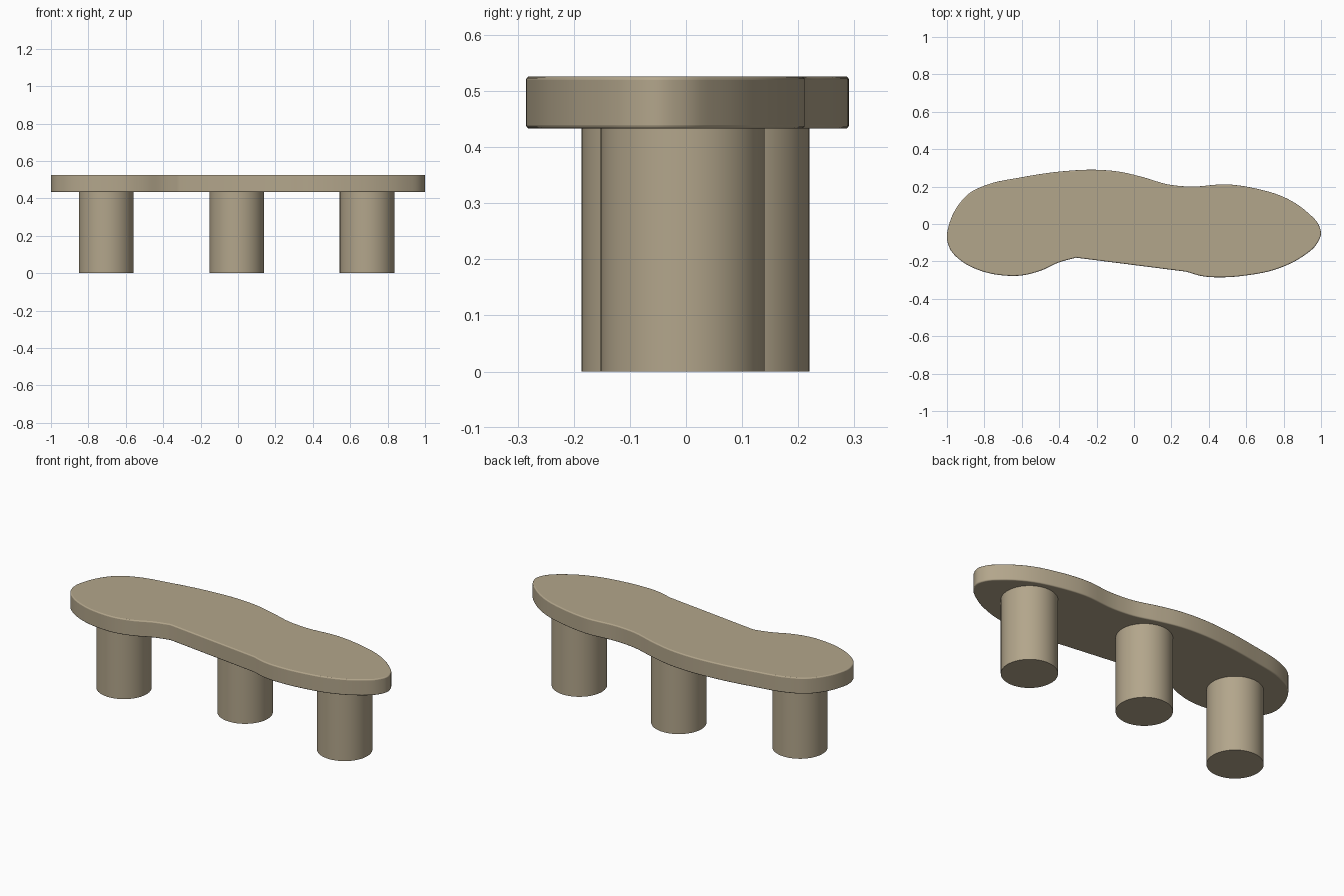
import bpy, bmesh, math
from mathutils import Vector

if "Cube" in bpy.data.objects:
    bpy.data.objects.remove(bpy.data.objects["Cube"], do_unlink=True)

# One warm stone colour for the whole bench
STONE = (0.45, 0.38, 0.26, 1.0)
stone = bpy.data.materials.new("warm stone")
stone.use_nodes = True
stone.diffuse_color = STONE
bsdf = next(n for n in stone.node_tree.nodes if n.type == 'BSDF_PRINCIPLED')
bsdf.inputs["Base Color"].default_value = STONE
bsdf.inputs["Roughness"].default_value = 0.8

SEAT_BOTTOM, SEAT_TOP = 0.433, 0.526
LEG_RADIUS = 0.146


def smooth(obj):
    """Smooth shading with sharp edges kept."""
    bpy.ops.object.select_all(action='DESELECT')
    obj.select_set(True)
    bpy.context.view_layer.objects.active = obj
    bpy.ops.object.shade_smooth_by_angle(angle=math.radians(40))


def spline(points, steps):
    """Smooth open path through the points."""
    pts = [Vector(p) for p in points]
    pts = [2 * pts[0] - pts[1]] + pts + [2 * pts[-1] - pts[-2]]
    path = []
    for a, b, c, d in zip(pts, pts[1:], pts[2:], pts[3:]):
        # Tangents scaled to the uneven point spacing
        h0, h1, h2 = (b - a).length, (c - b).length, (d - c).length
        m1 = ((b - a) / h0 * h1 + (c - b) / h1 * h0) / (h0 + h1) * h1
        m2 = ((c - b) / h1 * h2 + (d - c) / h2 * h1) / (h1 + h2) * h1
        for i in range(steps):
            t = i / steps
            s = 1 - t
            path.append(b * (1 + 2 * t) * s * s + m1 * t * s * s
                        + c * t * t * (3 - 2 * t) - m2 * t * t * s)
    path.append(pts[-2])
    return path


# Seat outline, curved all round; its two ends are joined by the straight front
outline = [
    (-.31, -.18), (-.40, -.205), (-.50, -.25), (-.60, -.275), (-.70, -.275),
    (-.82, -.25), (-.92, -.20), (-.98, -.14), (-1, -.08), (-.985, .01),
    (-.94, .10), (-.88, .165), (-.80, .205), (-.60, .25), (-.40, .28),
    (-.20, .29), (-.08, .28), (.05, .25), (.18, .212), (.30, .20),
    (.50, .212), (.65, .19), (.82, .135), (.93, .06), (.985, 0),
    (1, -.05), (.975, -.11), (.90, -.175), (.75, -.245), (.60, -.275),
    (.48, -.285), (.36, -.278), (.28, -.255),
]

# Seat slab with softened rims
bm = bmesh.new()
base = bm.faces.new([bm.verts.new((p.x, p.y, SEAT_BOTTOM)) for p in spline(outline, 5)])
top = bmesh.ops.extrude_face_region(bm, geom=[base], use_keep_orig=True)
top_verts = [g for g in top["geom"] if isinstance(g, bmesh.types.BMVert)]
bmesh.ops.translate(bm, verts=top_verts, vec=(0, 0, SEAT_TOP - SEAT_BOTTOM))
bmesh.ops.recalc_face_normals(bm, faces=bm.faces)
mesh = bpy.data.meshes.new("seat")
bm.to_mesh(mesh)
bm.free()
seat = bpy.data.objects.new("seat", mesh)
bpy.context.collection.objects.link(seat)
mesh.materials.append(stone)
smooth(seat)
rim = seat.modifiers.new("soft rim", 'BEVEL')
rim.width = 0.006
rim.segments = 3
rim.limit_method = 'ANGLE'
rim.angle_limit = math.radians(60)

# Three round column legs, staggered to follow the seat
for name, x, y in (("right_leg", -.705, -.04), ("middle_leg", -.006, .074), ("left_leg", .69, -.006)):
    height = SEAT_BOTTOM + 0.005
    bpy.ops.mesh.primitive_cylinder_add(vertices=64, radius=LEG_RADIUS, depth=height,
                                        location=(x, y, height / 2))
    leg = bpy.context.object
    leg.name = name
    leg.data.materials.append(stone)
    smooth(leg)
